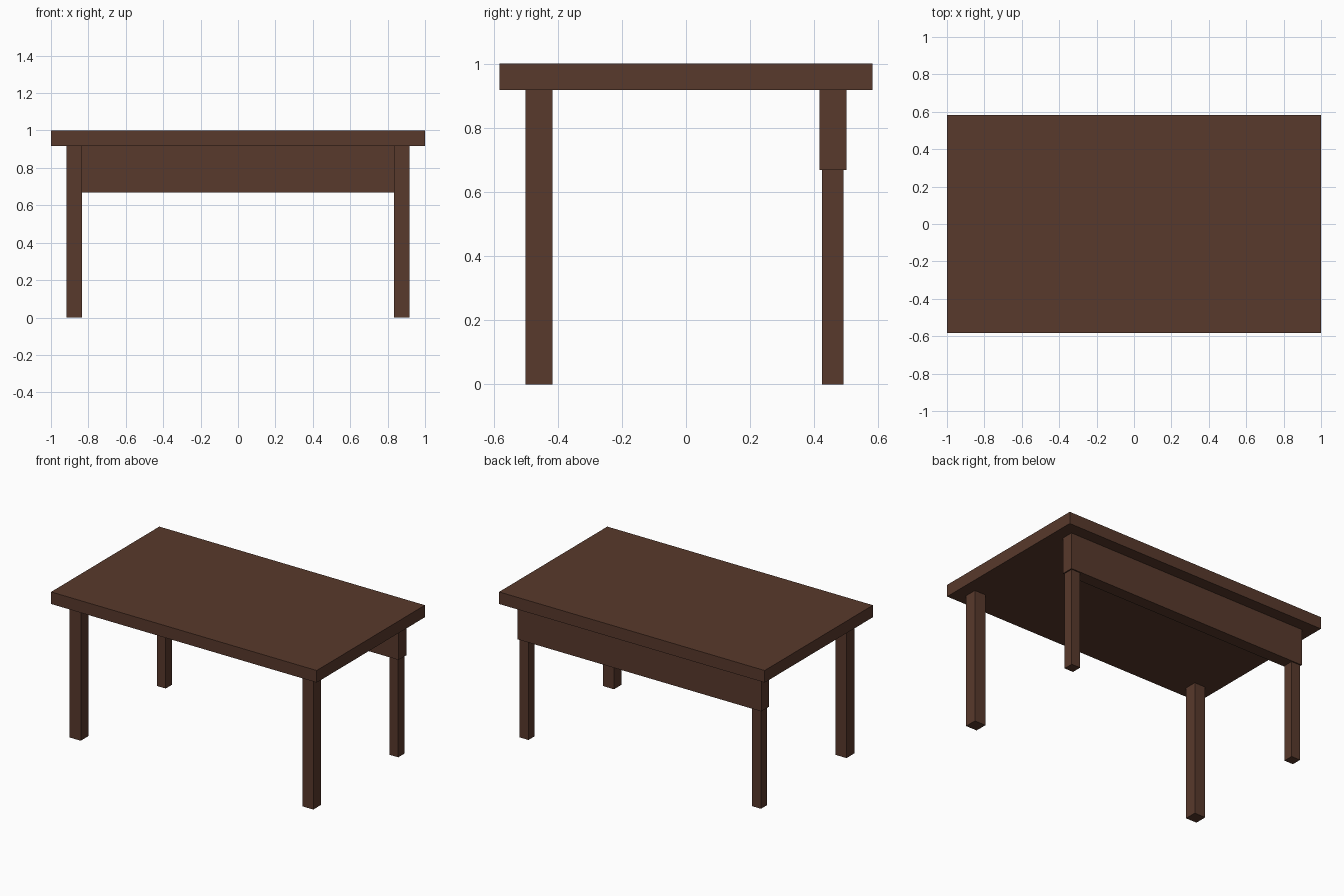
import bpy

if "Cube" in bpy.data.objects:
    bpy.data.objects.remove(bpy.data.objects["Cube"])

wood = bpy.data.materials.new("dark brown wood")
wood.diffuse_color = (0.098, 0.041, 0.025, 1.0)
wood.use_nodes = True
wood.node_tree.nodes["Principled BSDF"].inputs["Base Color"].default_value = wood.diffuse_color


def box(name, x, y, z):
    """Box spanning the given (min, max) ranges."""
    bpy.ops.mesh.primitive_cube_add(
        size=1, location=[(a + b) / 2 for a, b in (x, y, z)])
    ob = bpy.context.object
    ob.name = name
    ob.scale = [b - a for a, b in (x, y, z)]
    bpy.ops.object.transform_apply(location=False, rotation=False, scale=True)
    ob.data.materials.append(wood)
    return ob


# Table top
box("table_top", (-1, 1), (-0.582, 0.582), (0.918, 1.0))

# Panel under the back edge
box("back_panel", (-0.917, 0.917), (0.417, 0.5), (0.668, 0.918))

# Front legs are thicker and full height, back legs stop under the panel
for side, s in (("left", -1), ("right", 1)):
    for name, cy, half, top in (("front", -0.4585, 0.0415, 0.918),
                                ("back", 0.4585, 0.0335, 0.668)):
        cx = s * 0.8755
        box(f"{name}_leg_{side}", (cx - half, cx + half),
            (cy - half, cy + half), (0, top))
